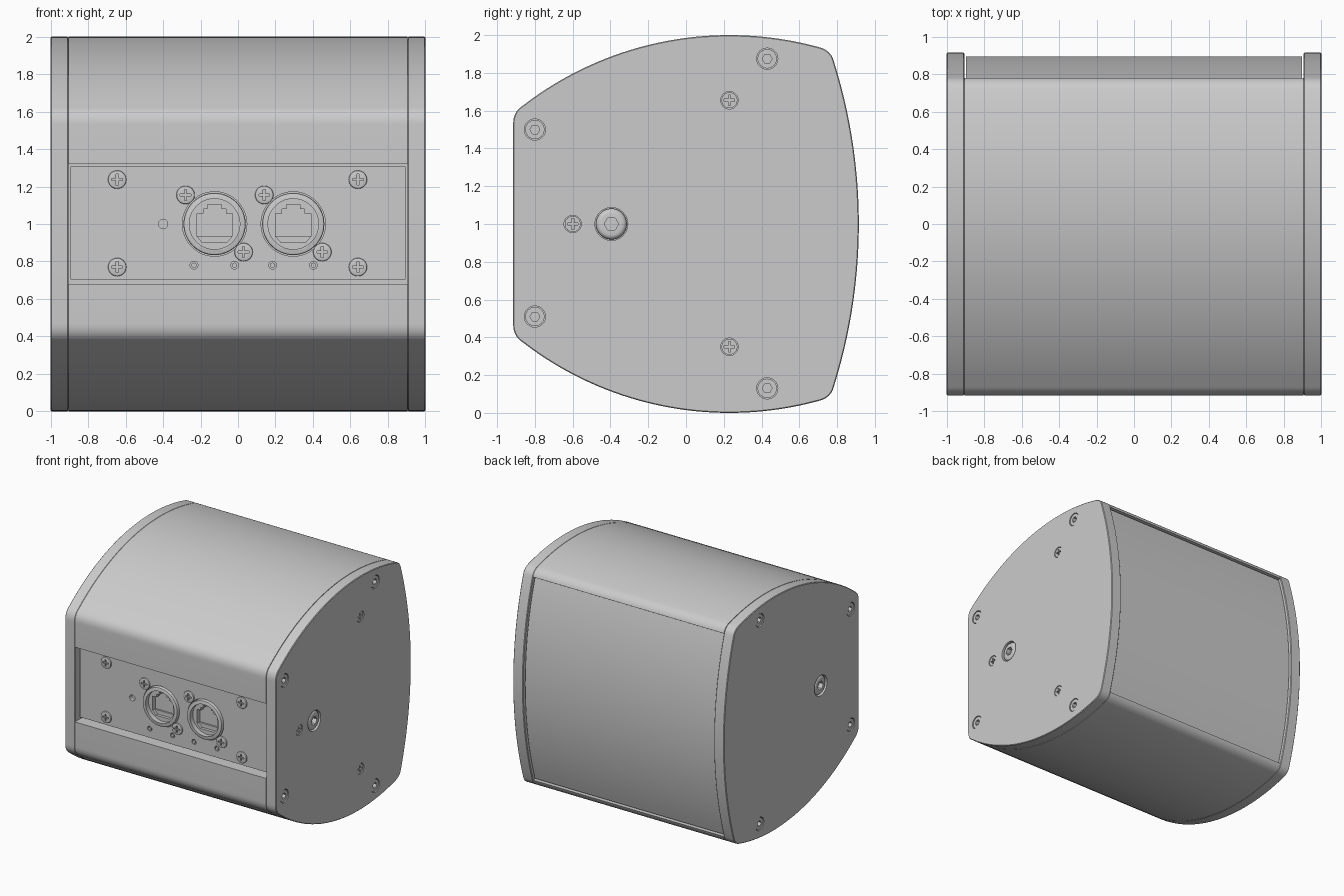
import bpy, bmesh
from math import sin, cos, pi, sqrt, radians

cube = bpy.data.objects.get("Cube")
if cube:
    bpy.data.objects.remove(cube, do_unlink=True)

grey = bpy.data.materials.new("light_grey")
grey.use_nodes = True
grey.diffuse_color = (0.6, 0.6, 0.6, 1)
grey.node_tree.nodes["Principled BSDF"].inputs["Base Color"].default_value = (0.6, 0.6, 0.6, 1)


def activate(ob):
    bpy.ops.object.select_all(action='DESELECT')
    ob.select_set(True)
    bpy.context.view_layer.objects.active = ob


def prism(name, pts, axis, a, b):
    """Extrude a 2D outline (u, z) along x or y from a to b."""
    bm = bmesh.new()
    place = (lambda u, v, w: (w, u, v)) if axis == 'x' else (lambda u, v, w: (u, w, v))
    ends = [[bm.verts.new(place(u, v, w)) for u, v in pts] for w in (a, b)]
    for e in ends:
        bm.faces.new(e)
    for i in range(len(pts)):
        j = (i + 1) % len(pts)
        bm.faces.new((ends[0][i], ends[0][j], ends[1][j], ends[1][i]))
    bmesh.ops.recalc_face_normals(bm, faces=bm.faces)
    me = bpy.data.meshes.new(name)
    bm.to_mesh(me)
    bm.free()
    ob = bpy.data.objects.new(name, me)
    me.materials.append(grey)
    bpy.context.collection.objects.link(ob)
    return ob


def cut(ob, pts, axis, a, b):
    tool = prism("cutter", pts, axis, a, b)
    tool.hide_render = True
    activate(ob)
    mod = ob.modifiers.new("cut", 'BOOLEAN')
    mod.operation, mod.solver, mod.object = 'DIFFERENCE', 'EXACT', tool
    bpy.ops.object.modifier_apply(modifier=mod.name)
    bpy.data.objects.remove(tool, do_unlink=True)


def bevel(ob, width, segments=1):
    activate(ob)
    mod = ob.modifiers.new("bevel", 'BEVEL')
    mod.width, mod.segments, mod.limit_method = width, segments, 'ANGLE'
    mod.angle_limit = radians(40)
    bpy.ops.object.modifier_apply(modifier=mod.name)


def smooth(ob):
    activate(ob)
    bpy.ops.object.shade_smooth_by_angle(angle=radians(30))


def ring(u, v, r, n=32):
    return [(u + r * cos(2 * pi * i / n), v + r * sin(2 * pi * i / n)) for i in range(n)]


def cross(u, v, r, t):
    q = [(r, -t), (r, t), (t, t)]
    pts = []
    for k in range(4):
        c, s = (1, 0, -1, 0)[k], (0, 1, 0, -1)[k]
        pts += [(u + c * x - s * y, v + s * x + c * y) for x, y in q]
    return pts


def rect(u0, u1, v0, v1):
    return [(u0, v0), (u1, v0), (u1, v1), (u0, v1)]


def curve(p, c, q, n=8):
    return [tuple((1 - t) ** 2 * p[k] + 2 * t * (1 - t) * c[k] + t * t * q[k] for k in (0, 1))
            for t in (i / n for i in range(n + 1))]


def roof(y):
    return 2 - 1.79 + sqrt(1.79 ** 2 - (y - 0.23) ** 2)


def back(z):
    return 0.915 - 2.87 + sqrt(2.87 ** 2 - (z - 1) ** 2)


def mirrored(pts):
    return pts + [(y, 2 - z) for y, z in reversed(pts)]


# Side outline: front fillet, domed roof, rear fillet
FRONT, Y0, Y1, ZR = -0.915, -0.865, 0.71, 1.87
shell = curve((FRONT, 1.53), (FRONT, 1.595), (Y0, roof(Y0)))
shell += [(y, roof(y)) for y in (Y0 + (Y1 - Y0) * i / 36 for i in range(1, 36))]
shell += curve((Y1, roof(Y1)), (0.765, 1.918), (back(ZR), ZR))
rear = [(back(z), z) for z in (ZR - (ZR - 1) * i / 20 for i in range(1, 20))]

# Main shell with a front trough for the panel and a rear bay for the grille
XI = 0.905
body = prism("main_shell", mirrored([(-0.8, 1.32), (FRONT, 1.32)] + shell + [(0.74, ZR)]), 'x', -XI, XI)
smooth(body)

# Curved rear grille
zs = [0.14 + 1.72 * i / 40 for i in range(41)]
grille = prism("rear_grille", [(back(z) - 0.02, z) for z in zs] + [(0.73, 1.86), (0.73, 0.14)],
               'x', -XI + 0.008, XI - 0.008)
smooth(grille)

# End caps, drilled for their fasteners
PHILLIPS = [(0.23, 1.655), (0.23, 0.35), (-0.6, 1.0)]
SOCKETS = [(-0.8, 1.5), (-0.8, 0.51), (0.43, 1.875), (0.43, 0.13)]
for side, s in (("left", 1), ("right", -1)):
    cap = prism(side + "_end_cap", mirrored(shell + rear), 'x', s * XI, s)
    bevel(cap, 0.005)
    holes = [(p, 0.056) for p in SOCKETS] + [((-0.395, 1.0), 0.087)]
    # The plain cross-head screws sit on one cap only
    heads = PHILLIPS if s > 0 else []
    holes += [(p, 0.046) for p in heads]
    for (y, z), r in holes:
        cut(cap, ring(y, z, r), 'x', s * 0.95, s * 1.1)
    smooth(cap)
    for y, z in heads:
        screw = prism(side + "_cap_screw", ring(y, z, 0.042), 'x', s * 0.94, s * 0.996)
        cut(screw, cross(y, z, 0.028, 0.006), 'x', s * 0.97, s * 1.1)
        smooth(screw)
    for y, z in SOCKETS:
        bolt = prism(side + "_cap_bolt", ring(y, z, 0.051), 'x', s * 0.94, s * 0.995)
        cut(bolt, ring(y, z, 0.026, 6), 'x', s * 0.96, s * 1.1)
        smooth(bolt)
    knob = prism(side + "_mount_bolt", ring(-0.395, 1.0, 0.082), 'x', s * 0.94, s * 0.998)
    bevel(knob, 0.025, 4)
    cut(knob, ring(-0.395, 1.0, 0.038, 6), 'x', s * 0.96, s * 1.1)
    smooth(knob)

# Recessed connector panel
PY = -0.86
panel = prism("connector_panel", rect(-0.895, 0.895, 0.703, 1.307), 'y', PY, -0.75)
PORTS = (-0.125, 0.295)
screws = [(x, z) for x in (-0.645, 0.64) for z in (0.77, 1.237)]
drill = [(-0.4, 1.0, 0.025)]
for cx in PORTS:
    screws += [(cx - 0.155, 1.155), (cx + 0.155, 0.85)]
    drill += [(cx - 0.11, 0.78, 0.021), (cx + 0.107, 0.78, 0.021)]
    cut(panel, ring(cx, 1, 0.172, 48), 'y', -1, -0.78)
for x, z, r in drill:
    cut(panel, ring(x, z, r, 20), 'y', -1, PY + 0.03)
smooth(panel)

# Indicator lenses inside the small holes
for x, z, r in drill[1:]:
    smooth(prism("indicator", ring(x, z, r * 0.65, 16), 'y', PY - 0.002, PY + 0.05))

# Panel screws
for x, z in screws:
    screw = prism("panel_screw", ring(x, z, 0.049), 'y', PY - 0.012, PY + 0.02)
    bevel(screw, 0.007, 2)
    cut(screw, cross(x, z, 0.029, 0.006), 'y', -1, PY + 0.01)
    smooth(screw)

# Network sockets: collar ring plus insert with a stepped plug opening
for cx in PORTS:
    collar = prism("socket_collar", ring(cx, 1, 0.166, 48), 'y', PY - 0.02, -0.77)
    bevel(collar, 0.01, 2)
    cut(collar, ring(cx, 1, 0.135, 48), 'y', -1, PY + 0.02)
    half = [(0.095, 0.935), (0.095, 1.055), (0.06, 1.055), (0.06, 1.08), (0.037, 1.08), (0.037, 1.105)]
    plug = [(cx + x, z) for x, z in half] + [(cx - x, z) for x, z in reversed(half)]
    cut(collar, plug, 'y', -1, -0.785)
    cut(collar, [(cx - 0.095, 0.936), (cx + 0.095, 0.936), (cx + 0.065, 0.9), (cx - 0.065, 0.9)],
        'y', -1, PY + 0.045)
    smooth(collar)
